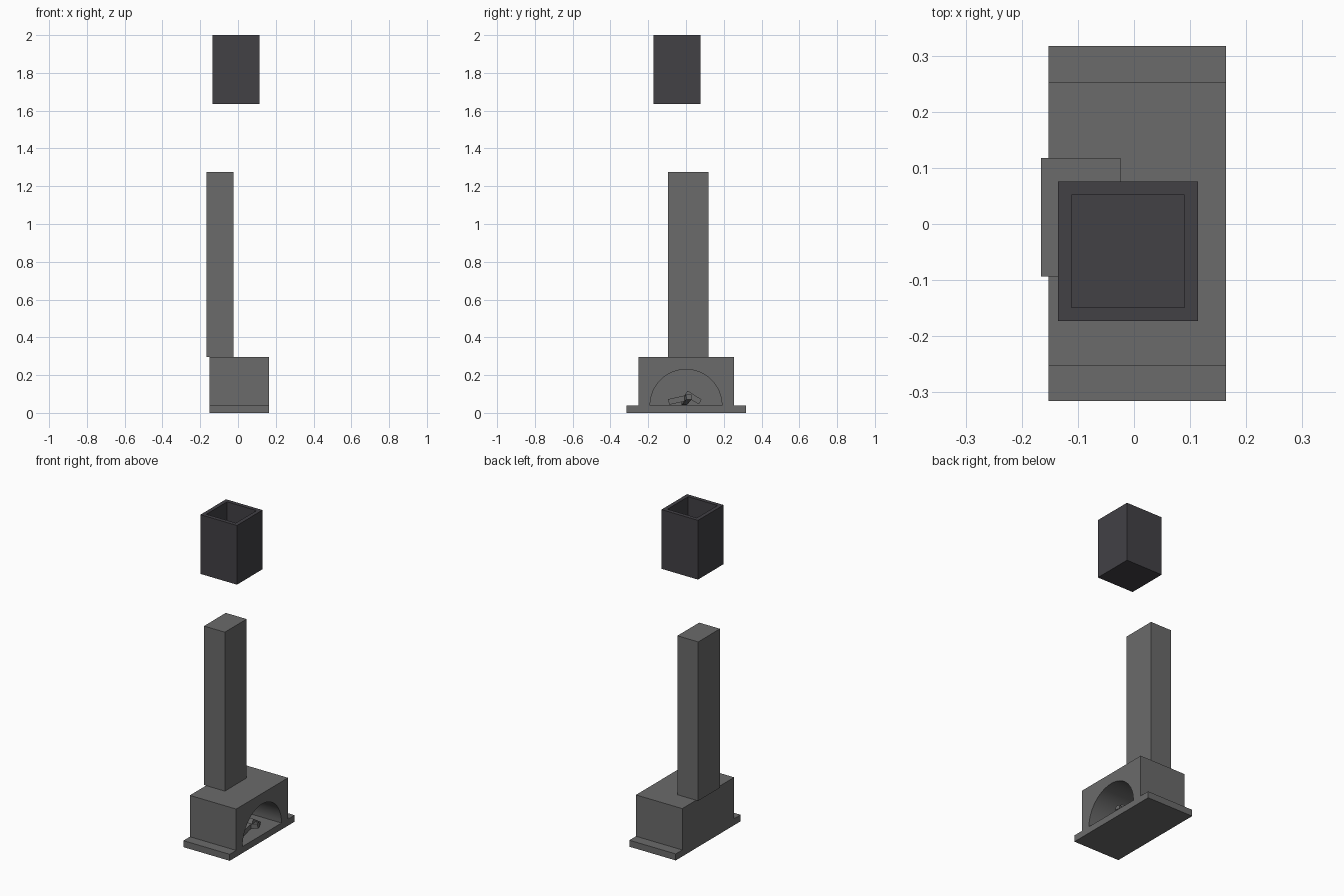
import bpy, bmesh, math
from mathutils import Vector

if "Cube" in bpy.data.objects:
    bpy.data.objects.remove(bpy.data.objects["Cube"])


def material(name, rgb):
    m = bpy.data.materials.new(name)
    m.diffuse_color = (*rgb, 1)
    m.use_nodes = True
    m.node_tree.nodes["Principled BSDF"].inputs["Base Color"].default_value = m.diffuse_color
    return m


STONE = material("grey stone", (0.145, 0.145, 0.145))
DARK = material("dark charcoal", (0.054, 0.052, 0.060))


def add(name, bm, mat):
    bmesh.ops.recalc_face_normals(bm, faces=bm.faces)
    me = bpy.data.meshes.new(name)
    bm.to_mesh(me)
    bm.free()
    me.materials.append(mat)
    ob = bpy.data.objects.new(name, me)
    bpy.context.collection.objects.link(ob)
    return ob


def box(name, x, y, z, mat):
    """Box from (min, max) ranges."""
    bm = bmesh.new()
    bmesh.ops.create_cube(bm, size=1)
    for v in bm.verts:
        v.co = [r[0] if c < 0 else r[1] for c, r in zip(v.co, (x, y, z))]
    return add(name, bm, mat)


def beam(name, start, end, w, mat):
    """Square log between two points."""
    a, b = Vector(start), Vector(end)
    bm = bmesh.new()
    bmesh.ops.create_cube(bm, size=1)
    rot = (b - a).to_track_quat('Z', 'X')
    for v in bm.verts:
        v.co = (a + b) / 2 + rot @ Vector((v.co.x * w, v.co.y * w, v.co.z * (b - a).length))
    return add(name, bm, mat)


# Hearth slab and firebox body
box("hearth_base", (-0.152, 0.164), (-0.315, 0.317), (0, 0.04), STONE)
body = box("firebox_body", (-0.152, 0.164), (-0.252, 0.253), (0.04, 0.295), STONE)

# Arched opening facing +x, cut down to the hearth slab
profile = [(-0.19, 0.02)]
profile += [(-0.19 * math.cos(math.pi * i / 32), 0.04 + 0.19 * math.sin(math.pi * i / 32))
            for i in range(33)]
profile += [(0.19, 0.02)]
bm = bmesh.new()
face = bm.faces.new([bm.verts.new((-0.10, y, z)) for y, z in profile])
ext = bmesh.ops.extrude_face_region(bm, geom=[face])["geom"]
bmesh.ops.translate(bm, vec=(0.3, 0, 0), verts=[g for g in ext if isinstance(g, bmesh.types.BMVert)])
cutter = add("arch_cutter", bm, STONE)
cutter.hide_render = True
cutter.hide_viewport = True
mod = body.modifiers.new("arch", 'BOOLEAN')
mod.operation = 'DIFFERENCE'
mod.solver = 'EXACT'
mod.object = cutter
bpy.context.view_layer.objects.active = body
body.select_set(True)
bpy.ops.object.modifier_apply(modifier=mod.name)
bpy.data.objects.remove(cutter)
bpy.ops.object.shade_smooth_by_angle(angle=math.radians(30))

# Logs
beam("log_left", (0.08, -0.092, 0.058), (0.08, 0.0, 0.078), 0.03, STONE)
beam("log_right", (0.085, 0.0, 0.105), (0.085, 0.075, 0.058), 0.03, STONE)
beam("log_middle", (0.02, -0.01, 0.055), (0.13, 0.015, 0.085), 0.028, STONE)

# Chimney stack
box("chimney", (-0.166, -0.024), (-0.094, 0.118), (0.295, 1.275), STONE)

# Floating open-topped box: inset the top face and push it down
pot = box("chimney_pot", (-0.135, 0.114), (-0.173, 0.076), (1.635, 2.0), DARK)
bm = bmesh.new()
bm.from_mesh(pot.data)
top = max(bm.faces, key=lambda f: f.calc_center_median().z)
bmesh.ops.inset_region(bm, faces=[top], thickness=0.034)
inner = bmesh.ops.extrude_face_region(bm, geom=[top])["geom"]
bmesh.ops.translate(bm, vec=(0, 0, -0.33), verts=[g for g in inner if isinstance(g, bmesh.types.BMVert)])
if top.is_valid:
    bmesh.ops.delete(bm, geom=[top], context='FACES_ONLY')
bmesh.ops.recalc_face_normals(bm, faces=bm.faces)
bm.to_mesh(pot.data)
bm.free()
